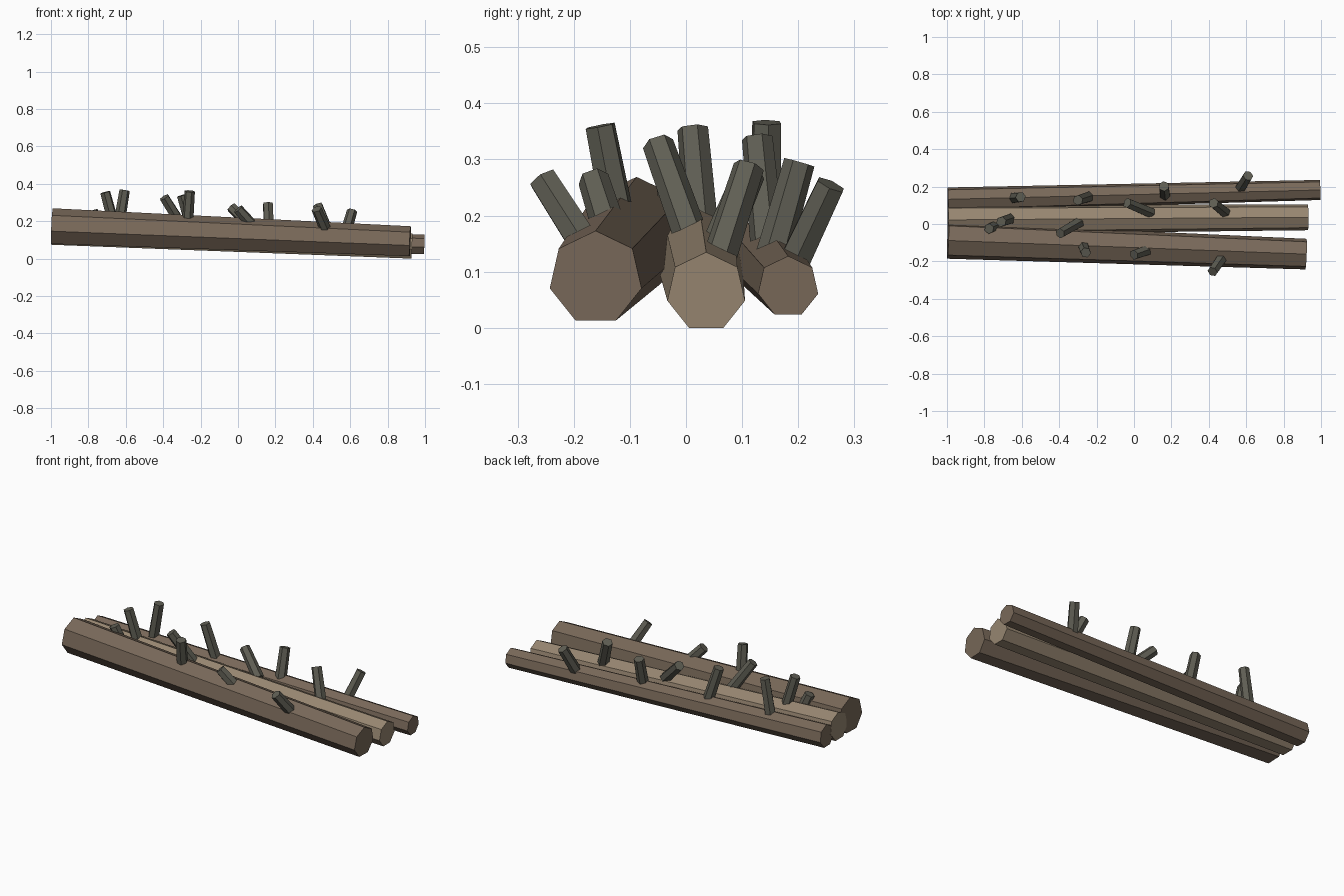
import bpy, bmesh, math
from mathutils import Vector

if "Cube" in bpy.data.objects:
    bpy.data.objects.remove(bpy.data.objects["Cube"])


def material(name, rgb):
    m = bpy.data.materials.new(name)
    m.diffuse_color = (*rgb, 1)
    m.use_nodes = True
    m.node_tree.nodes["Principled BSDF"].inputs["Base Color"].default_value = m.diffuse_color
    return m


bark = material("bark", (0.19, 0.14, 0.10))
pale_bark = material("pale_bark", (0.31, 0.24, 0.165))
twig_bark = material("twig_bark", (0.115, 0.112, 0.088))


def rod(name, a, b, ra, rb, sides, mat):
    """Tapered flat-sided rod from a to b, with one corner facing up."""
    a, b = Vector(a), Vector(b)
    axis = (b - a).normalized()
    side = axis.cross(Vector((0, 0, 1))).normalized()
    up = side.cross(axis)
    bm = bmesh.new()
    rings = []
    for c, r in ((a, ra), (b, rb)):
        ring = []
        for i in range(sides):
            t = 2 * math.pi * i / sides
            ring.append(bm.verts.new(c + r * (math.cos(t) * up + math.sin(t) * side)))
        rings.append(ring)
    for i in range(sides):
        j = (i + 1) % sides
        bm.faces.new((rings[0][i], rings[0][j], rings[1][j], rings[1][i]))
    bm.faces.new(rings[0])
    bm.faces.new(rings[1])
    bmesh.ops.recalc_face_normals(bm, faces=bm.faces)
    me = bpy.data.meshes.new(name)
    bm.to_mesh(me)
    bm.free()
    me.materials.append(mat)
    ob = bpy.data.objects.new(name, me)
    bpy.context.collection.objects.link(ob)
    return ob


# Three seven-sided logs, thick ends at the left
rod("front_log", (-0.995, -0.088, 0.169), (0.92, -0.161, 0.089), 0.100, 0.084, 7, bark)
rod("middle_log", (-0.995, 0.022, 0.146), (0.93, 0.036, 0.064), 0.080, 0.071, 7, pale_bark)
rod("back_log", (-0.995, 0.132, 0.132), (0.995, 0.182, 0.073), 0.065, 0.055, 7, bark)

# Short six-sided twig stubs: (base, tip)
twigs = [
    # on the front log
    ((0.475, -0.175, 0.14), (0.42, -0.255, 0.265)),
    ((0.085, -0.135, 0.17), (0.00, -0.165, 0.265)),
    ((-0.270, -0.120, 0.19), (-0.258, -0.153, 0.36)),
    ((-0.730, -0.005, 0.14), (-0.775, -0.025, 0.255)),
    # on the middle log
    ((-0.290, 0.010, 0.16), (-0.395, -0.050, 0.328)),
    ((-0.660, 0.028, 0.17), (-0.710, 0.012, 0.355)),
    ((0.090, 0.060, 0.15), (-0.037, 0.113, 0.275)),
    ((0.495, 0.055, 0.11), (0.425, 0.112, 0.287)),
    # on the back log
    ((-0.245, 0.145, 0.15), (-0.300, 0.127, 0.338)),
    ((-0.640, 0.140, 0.16), (-0.606, 0.144, 0.366)),
    ((0.165, 0.155, 0.13), (0.160, 0.202, 0.295)),
    ((0.565, 0.185, 0.10), (0.610, 0.258, 0.255)),
]
for i, (base, tip) in enumerate(twigs):
    rod(f"twig_{i + 1}", base, tip, 0.031, 0.028, 6, twig_bark)
